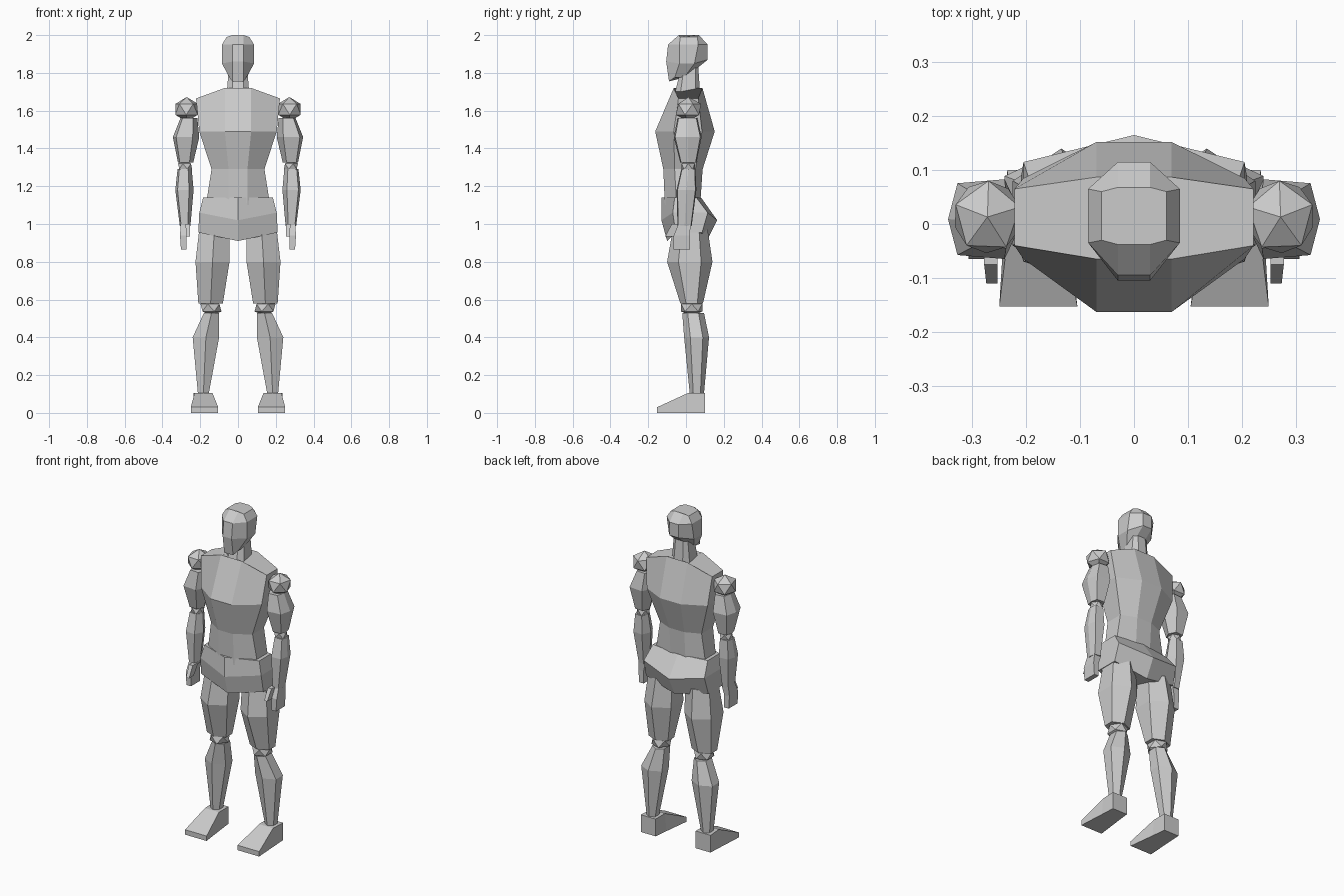
import bpy, bmesh, math
from mathutils import Matrix, Vector


def make(name, bm, mirror=False):
    bmesh.ops.recalc_face_normals(bm, faces=bm.faces)
    me = bpy.data.meshes.new(name)
    bm.to_mesh(me)
    bm.free()
    ob = bpy.data.objects.new(name, me)
    bpy.context.collection.objects.link(ob)
    if mirror:
        ob.modifiers.new("Mirror", "MIRROR").use_mirror_merge = False
    return ob


def loft(name, rings, mirror=False):
    bm = bmesh.new()
    vs = [[bm.verts.new(p) for p in r] for r in rings]
    n = len(vs[0])
    for a, b in zip(vs, vs[1:]):
        for i in range(n):
            j = (i + 1) % n
            bm.faces.new((a[i], a[j], b[j], b[i]))
    bm.faces.new(vs[0])
    bm.faces.new(vs[-1])
    return make(name, bm, mirror)


def body_ring(w, inner, front, side_front, side_back, back, z_mid, z_side, z_back=None):
    """Symmetric section: centre strip (or ridge if inner is 0) plus two flat sides."""
    zb = z_mid if z_back is None else z_back
    half = [(inner, front, z_mid), (w, side_front, z_side),
            (w, side_back, z_side), (inner, back, zb)]
    left = [(-x, y, z) for x, y, z in reversed(half)]
    return half + (left if inner else left[1:-1])


def limb_ring(section, x0, x1, y0, y1, z):
    cx, cy = (x0 + x1) / 2, (y0 + y1) / 2
    return [(cx + u * (x1 - x0) / 2, cy + v * (y1 - y0) / 2, z) for u, v in section]


def limb(name, section, rows):
    return loft(name, [limb_ring(section, *r) for r in rows], True)


def joint(name, centre, radii, spin=0):
    bm = bmesh.new()
    bmesh.ops.create_icosphere(bm, subdivisions=1, radius=1, matrix=(
        Matrix.Translation(Vector(centre)) @ Matrix.Diagonal((*radii, 1)) @
        Matrix.Rotation(math.radians(spin), 4, "Z")))
    return make(name, bm, True)


# Head and neck
loft("head", [
    body_ring(0.045, 0.03, -0.09, -0.06, -0.01, 0.01, 1.755, 1.775, 1.785),
    body_ring(0.085, 0.03, -0.105, -0.035, 0.045, 0.115, 1.86, 1.85, 1.87),
    body_ring(0.085, 0.03, -0.095, -0.035, 0.065, 0.115, 1.95, 1.95),
    body_ring(0.06, 0.03, -0.038, -0.03, 0.06, 0.068, 2.0, 1.99)])
loft("neck", [
    body_ring(0.06, 0.03, -0.06, -0.03, 0.05, 0.075, 1.69, 1.69),
    body_ring(0.048, 0.025, -0.025, -0.01, 0.05, 0.065, 1.83, 1.83)])

# Torso and pelvis
loft("torso", [
    body_ring(0.17, 0.05, -0.112, -0.05, 0.05, 0.075, 1.10, 1.10),
    body_ring(0.14, 0.05, -0.12, -0.06, 0.05, 0.088, 1.29, 1.29),
    body_ring(0.205, 0.07, -0.163, -0.065, 0.085, 0.152, 1.49, 1.49),
    body_ring(0.222, 0.07, -0.065, -0.04, 0.065, 0.087, 1.72, 1.665)])
loft("pelvis", [
    body_ring(0.21, 0, -0.10, -0.055, 0.085, 0.11, 0.91, 0.955),
    body_ring(0.205, 0, -0.13, -0.07, 0.115, 0.165, 1.02, 1.06),
    body_ring(0.185, 0, -0.13, -0.06, 0.055, 0.08, 1.14, 1.14)])

# Arms: mirrored six-sided lofts with faceted ball joints
arm_section = [(1, 0), (0.75, 0.9), (-0.5, 1), (-1, 0), (-0.5, -1), (0.75, -0.9)]
joint("shoulder", (0.272, 0.013, 1.607), (0.07, 0.075, 0.065), 20)
limb("upper_arm", arm_section, [
    (0.215, 0.305, -0.045, 0.06, 1.56),
    (0.205, 0.345, -0.065, 0.083, 1.46),
    (0.237, 0.318, -0.03, 0.055, 1.325)])
joint("elbow", (0.28, 0.012, 1.305), (0.042, 0.042, 0.034))
limb("forearm", arm_section, [
    (0.245, 0.32, -0.025, 0.05, 1.29),
    (0.235, 0.332, -0.05, 0.055, 1.18),
    (0.252, 0.308, -0.045, 0.03, 0.99)])
box = [(1, 1), (-1, 1), (-1, -1), (1, -1)]
limb("hand", box, [
    (0.257, 0.303, -0.04, 0.025, 1.0),
    (0.272, 0.307, -0.065, 0.02, 0.94),
    (0.272, 0.302, -0.065, 0.02, 0.865)])
limb("thumb", box, [
    (0.253, 0.278, -0.075, -0.02, 1.0),
    (0.253, 0.274, -0.11, -0.065, 0.935)])

# Legs
leg_section = [(0, 1), (-1, 0.5), (-1, -0.5), (0, -1), (1, -0.5), (1, 0.5)]
limb("thigh", leg_section, [
    (0.045, 0.205, -0.07, 0.115, 0.97),
    (0.045, 0.225, -0.10, 0.14, 0.80),
    (0.08, 0.21, -0.03, 0.09, 0.58)])
joint("knee", (0.143, 0.03, 0.557), (0.062, 0.066, 0.045))
limb("shin", leg_section, [
    (0.10, 0.18, -0.02, 0.095, 0.53),
    (0.10, 0.24, -0.01, 0.122, 0.40),
    (0.155, 0.212, 0.02, 0.095, 0.10)])

# Feet: wedge widening towards the toe
loft("foot", [
    [(x, 0.10, 0) for x in (0.135, 0.235)] + [(0.235, 0.10, 0.105), (0.135, 0.10, 0.105)],
    [(x, 0.01, 0) for x in (0.125, 0.24)] + [(0.23, 0.01, 0.105), (0.135, 0.01, 0.105)],
    [(x, -0.153, 0) for x in (0.105, 0.25)] + [(0.25, -0.153, 0.03), (0.105, -0.153, 0.03)]],
    True)
